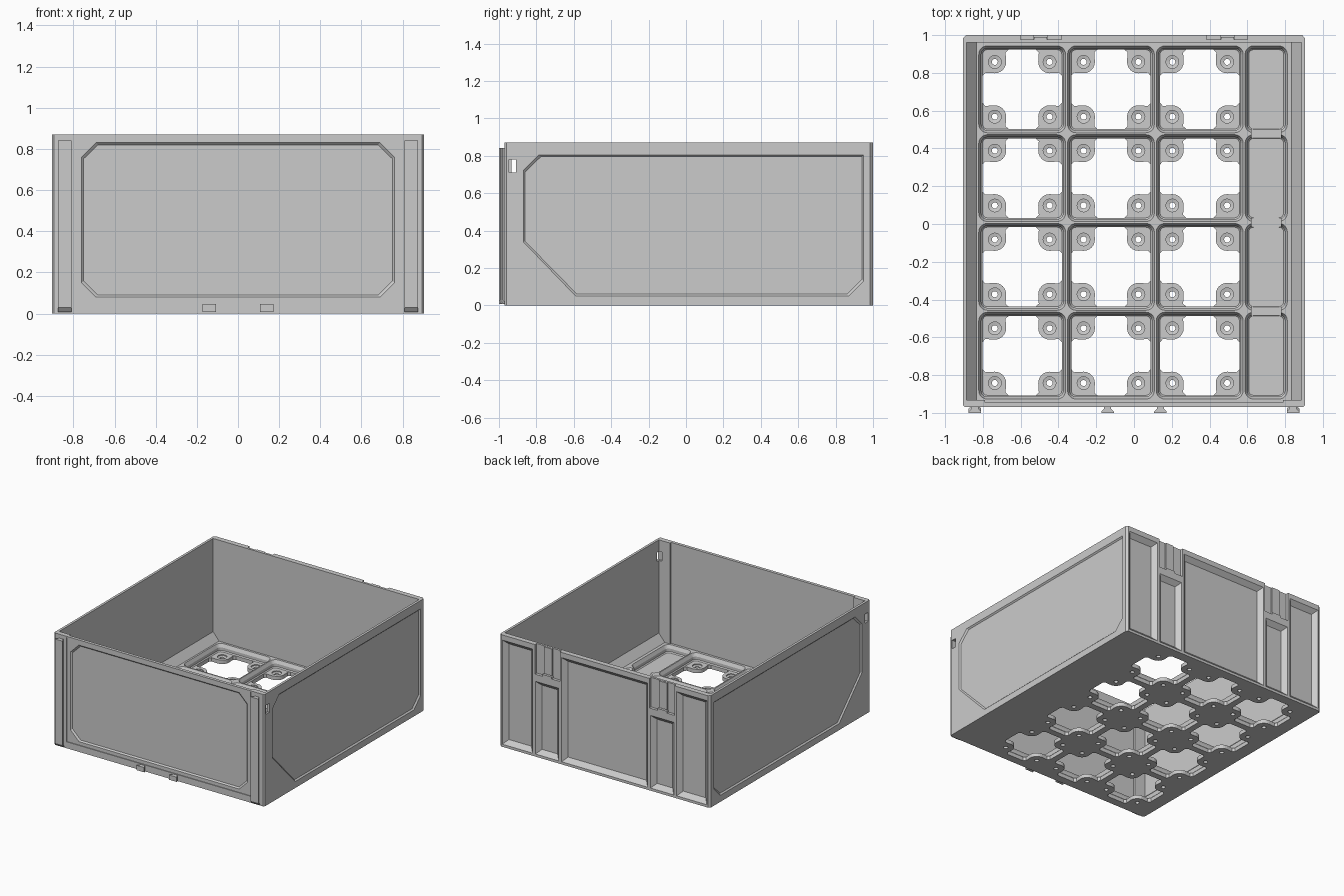
import bpy, bmesh, math
from mathutils import Vector

if "Cube" in bpy.data.objects:
    bpy.data.objects.remove(bpy.data.objects["Cube"])


def loft(bm, rings):
    """Closed solid skinned through equal-length rings of points."""
    vs = [[bm.verts.new(p) for p in r] for r in rings]
    n = len(vs[0])
    faces = [bm.faces.new(vs[0]), bm.faces.new(vs[-1])]
    for a, b in zip(vs, vs[1:]):
        for i in range(n):
            j = (i + 1) % n
            faces.append(bm.faces.new((a[i], a[j], b[j], b[i])))
    bmesh.ops.recalc_face_normals(bm, faces=faces)


def make(name, bm):
    me = bpy.data.meshes.new(name)
    bm.to_mesh(me)
    bm.free()
    ob = bpy.data.objects.new(name, me)
    bpy.context.collection.objects.link(ob)
    return ob


def cut(ob, bm):
    """Subtract the solids in bm from ob and bake the result."""
    cutter = make("cutter", bm)
    cutter.hide_render = True
    m = ob.modifiers.new("cut", 'BOOLEAN')
    m.operation, m.solver, m.object = 'DIFFERENCE', 'EXACT', cutter
    deps = bpy.context.evaluated_depsgraph_get()
    me = bpy.data.meshes.new_from_object(ob.evaluated_get(deps))
    ob.modifiers.clear()
    ob.data = me
    bpy.data.objects.remove(cutter)


def at_z(poly, z):
    return [Vector((x, y, z)) for x, y in poly]


def rect(u0, u1, v0, v1):
    return [(u0, v0), (u1, v0), (u1, v1), (u0, v1)]


def box(bm, x0, x1, y0, y1, z0, z1):
    p = rect(x0, x1, y0, y1)
    loft(bm, [at_z(p, z0), at_z(p, z1)])


def round_rect(cx, cy, hx, hy, r, seg=5):
    pts = []
    for q, (sx, sy) in enumerate(((1, 1), (-1, 1), (-1, -1), (1, -1))):
        for i in range(seg + 1):
            a = (q + i / seg) * math.pi / 2
            pts.append((cx + sx * (hx - r) + r * math.cos(a),
                        cy + sy * (hy - r) + r * math.sin(a)))
    return pts


def recess(bm, poly, depth, inset, place):
    """Shallow pocket with sloped edges; place(u, v, depth) gives 3D."""
    us, vs = [p[0] for p in poly], [p[1] for p in poly]
    cu, cv = (min(us) + max(us)) / 2, (min(vs) + max(vs)) / 2
    ku = 1 - 2 * inset / (max(us) - min(us))
    kv = 1 - 2 * inset / (max(vs) - min(vs))
    loft(bm, [[place(u, v, -0.02) for u, v in poly],
              [place(u, v, 0) for u, v in poly],
              [place(cu + (u - cu) * ku, cv + (v - cv) * kv, depth) for u, v in poly]])


# Outer block with small corner chamfers
bm = bmesh.new()
outer = [(-.895, -.97), (.895, -.97), (.905, -.96), (.905, .985),
         (.89, 1), (-.89, 1), (-.905, .985), (-.905, -.96)]
loft(bm, [at_z(outer, 0), at_z(outer, .87)])
body = make("drawer_body", bm)

# Inner cavity: sloped foot along both sides, thicker posts in front corners
bm = bmesh.new()


def cavity(w, z):
    return at_z([(-w, -.932), (-.79, -.932), (-.79, -.946), (.79, -.946),
                 (.79, -.932), (w, -.932), (w, .96), (-w, .96)], z)


loft(bm, [cavity(.835, .085), cavity(.886, .145), cavity(.886, .9)])
cut(body, bm)

# Floor cells: 3 x 4 stepped sockets plus a side channel of four lobes
XS, YS = (-.592, -.122, .348), (-.697, -.227, .243, .713)
cells = [(x, y) for x in XS for y in YS]
bm = bmesh.new()
for cx, cy, hx in [(x, y, .23) for x, y in cells] + [(.70, y, .112) for y in YS]:
    steps = ((.03, .02), (.038, .013), (.06, .013), (.085, 0), (.095, 0))
    loft(bm, [at_z(round_rect(cx, cy, hx - d, .23 - d, .045 - d), z) for z, d in steps])
cut(body, bm)

# Cross openings, screw holes in the corner pads, necks in the channel
bm = bmesh.new()
quad = [(.21, .072), (.195, .088)]
quad += [(.145 + .06 * math.cos(math.radians(a)), .145 + .06 * math.sin(math.radians(a)))
         for a in range(270, 179, -15)]
quad += [(.088, .195), (.072, .21)]
cross = []
for q in range(4):
    c, s = ((1, 0), (0, 1), (-1, 0), (0, -1))[q]
    cross += [(c * x - s * y, s * x + c * y) for x, y in quad]
for cx, cy in cells:
    p = [(cx + x, cy + y) for x, y in cross]
    loft(bm, [at_z(p, -.02), at_z(p, .04)])
    for sx in (-1, 1):
        for sy in (-1, 1):
            loft(bm, [at_z([(cx + sx * .145 + r * math.cos(i * math.pi / 8),
                             cy + sy * .145 + r * math.sin(i * math.pi / 8))
                            for i in range(16)], z)
                      for z, r in ((-.02, .016), (.018, .016), (.022, .034), (.04, .034))])
for y in YS[:-1]:
    box(bm, .622, .778, y + .2, y + .27, .032, .1)
cut(body, bm)

# Outside details
bm = bmesh.new()
side = [(-.87, .34), (-.87, .72), (-.785, .805), (.95, .805), (.95, .13), (.87, .05), (-.59, .05)]
for s in (-1, 1):
    # side panel and grip slot
    recess(bm, side, .01, .01, lambda u, v, d, s=s: Vector((s * (.905 - d), u, v)))
    box(bm, *sorted((s * .86, s * .95)), -.946, -.908, .71, .78)
    # back pockets and latch notch
    for x0, x1, z0, z1 in ((.62, .88, .02, .83), (.395, .595, .02, .585)):
        recess(bm, rect(*sorted((s * x0, s * x1)), z0, z1), .033, .033,
               lambda u, v, d: Vector((u, 1 - d, v)))
    box(bm, *sorted((s * .385, s * .6)), .978, 1.05, .64, .9)
recess(bm, rect(-.37, .37, .02, .83), .033, .033, lambda u, v, d: Vector((u, 1 - d, v)))
# front panel and the U-shaped seam around it
front = [(-.69, .08), (.69, .08), (.76, .15), (.76, .76), (.69, .83),
         (-.69, .83), (-.76, .76), (-.76, .15)]
recess(bm, front, .01, .01, lambda u, v, d: Vector((u, -.97 + d, v)))
seam = [(-.798, .86), (-.798, .05), (.798, .05), (.798, .86),
        (.785, .86), (.785, .06), (-.785, .06), (-.785, .86)]
loft(bm, [[Vector((u, y, v)) for u, v in seam] for y in (-1, -.964)])
cut(body, bm)


# Dovetail rails and tabs on the front
def dovetail(name, cx, z0, z1, foot):
    b = bmesh.new()
    wide = [(cx - .018, -.96), (cx - .018, -.978), (cx - .033, -.992), (cx - .033, -1),
            (cx + .033, -1), (cx + .033, -.992), (cx + .018, -.978), (cx + .018, -.96)]
    low = [(x, max(y, -.982)) for x, y in wide]
    rings = [at_z(wide, z0 + foot), at_z(wide, z1)]
    if foot:
        rings.insert(0, at_z([(x, y + (.016 if y < -.97 else 0)) for x, y in wide], z0))
    loft(b, rings)
    return make(name, b)


for s, n in ((-1, "left"), (1, "right")):
    dovetail(n + "_front_rail", s * .842, .008, .84, .02)
    dovetail(n + "_front_tab", s * .14, .008, .045, 0)
    # raised latch rib and lip inside the back notch
    b = bmesh.new()
    box(b, s * .495 - .035, s * .495 + .035, .97, .99, .66, .868)
    box(b, s * .495 - .04, s * .495 + .04, .97, 1, .63, .655)
    make(n + "_back_latch", b)
